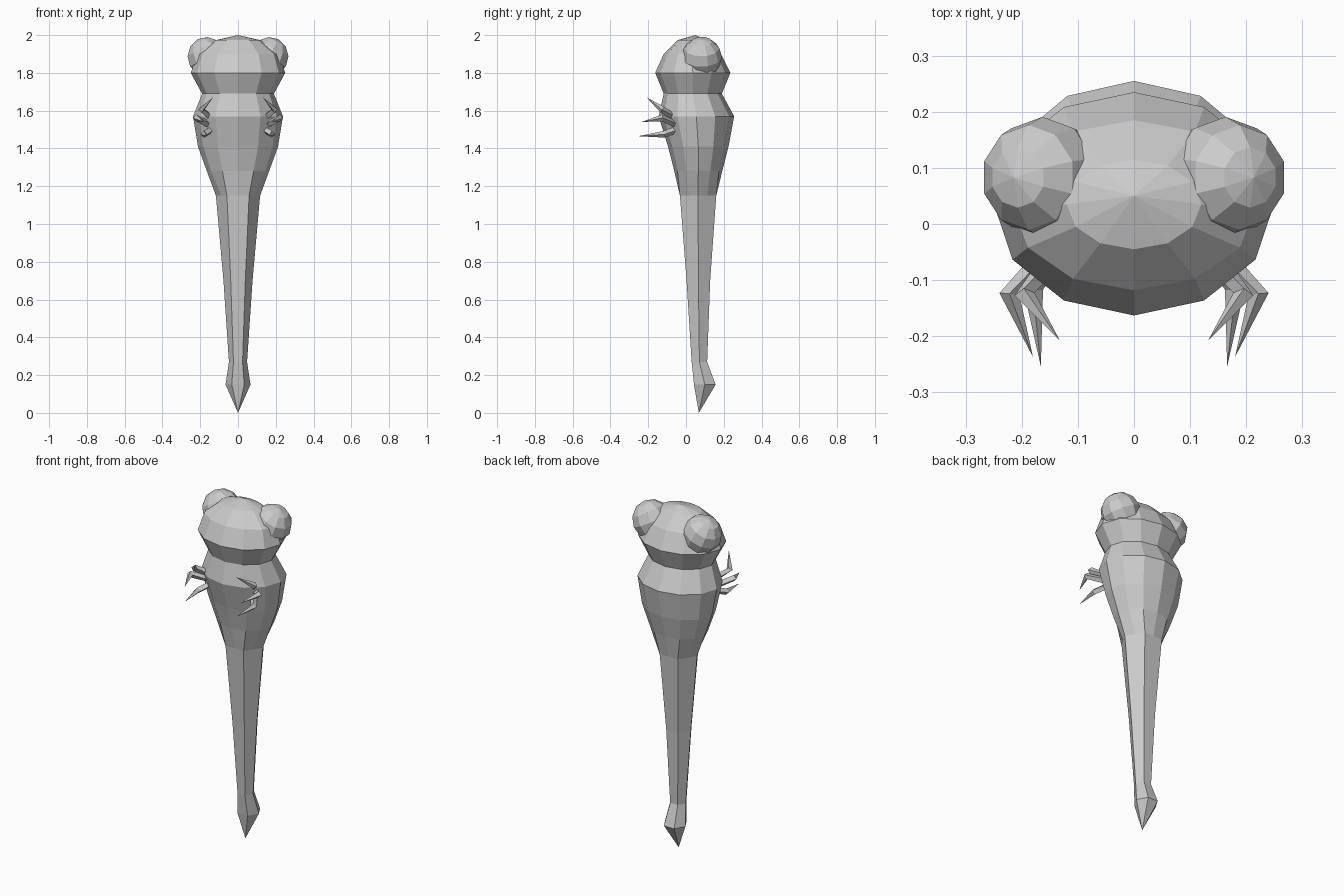
import bpy, bmesh, math
from mathutils import Vector, Matrix

if "Cube" in bpy.data.objects:
    bpy.data.objects.remove(bpy.data.objects["Cube"])


def finish(bm, name):
    bmesh.ops.recalc_face_normals(bm, faces=bm.faces[:])
    mesh = bpy.data.meshes.new(name)
    bm.to_mesh(mesh)
    bm.free()
    obj = bpy.data.objects.new(name, mesh)
    bpy.context.collection.objects.link(obj)
    return obj


def loft(name, rings, tip, sides=12):
    """Rings are (z, half width, y front, y back, hexagonal?); ends in a point."""
    bm = bmesh.new()
    loops = []
    for z, hw, y0, y1, hexa in rings:
        cy, ry = (y0 + y1) / 2, (y1 - y0) / 2
        loop = []
        for k in range(sides):
            a = math.tau * k / sides
            s = math.cos(math.pi / 6) if hexa and k % 2 == 0 else 1
            t = 1 / math.cos(math.pi / 6) if hexa else 1
            loop.append(bm.verts.new((hw * s * math.sin(a), cy - ry * s * t * math.cos(a), z)))
        loops.append(loop)
    for a, b in zip(loops, loops[1:]):
        for k in range(sides):
            j = (k + 1) % sides
            bm.faces.new((a[k], a[j], b[j], b[k]))
    end = bm.verts.new(tip)
    for k in range(sides):
        bm.faces.new((loops[-1][k], loops[-1][(k + 1) % sides], end))
    return finish(bm, name)


neck = (1.69, 0.19, -0.118, 0.19, False)

# Thorax and long tapering abdomen with a pointed tail
loft("body", [
    neck,
    (1.57, 0.238, -0.145, 0.255, False),
    (1.41, 0.212, -0.095, 0.225, False),
    (1.28, 0.165, -0.062, 0.192, False),
    (1.15, 0.117, -0.032, 0.16, True),
    (0.70, 0.077, 0.003, 0.128, True),
    (0.27, 0.048, 0.03, 0.112, True),
    (0.15, 0.066, 0.042, 0.157, True),
], (0, 0.068, 0))

# Head
loft("head", [
    neck,
    (1.80, 0.25, -0.163, 0.235, False),
    (1.90, 0.218, -0.118, 0.185, False),
    (1.973, 0.12, -0.045, 0.115, False),
], (0, 0.05, 2.0))


# Bulging eyes, tilted outward
def eye(side, name):
    bm = bmesh.new()
    m = Matrix.Translation((side * 0.163, 0.083, 1.883)) @ Matrix.Rotation(side * math.radians(28), 4, 'Y')
    bmesh.ops.create_uvsphere(bm, u_segments=10, v_segments=6, radius=0.108, matrix=m)
    finish(bm, name)


# Bent leg: four-sided section from base to knee, then a spike
def leg(side, name, base, knee, tip, r=0.018):
    pts = [Vector((p[0] * side, p[1], p[2])) for p in (base, knee, tip)]
    bm = bmesh.new()
    loops = []
    for p, d in ((pts[0], pts[1] - pts[0]), (pts[1], pts[2] - pts[0])):
        q = d.to_track_quat('Z', 'Y')
        loops.append([bm.verts.new(p + q @ Vector((r * math.cos(a), r * math.sin(a), 0)))
                      for a in (math.tau * k / 4 for k in range(4))])
    end = bm.verts.new(pts[2])
    bm.faces.new(loops[0])
    for k in range(4):
        j = (k + 1) % 4
        bm.faces.new((loops[0][k], loops[0][j], loops[1][j], loops[1][k]))
        bm.faces.new((loops[1][k], loops[1][j], end))
    finish(bm, name)


legs = {
    "front_leg": ((0.15, -0.07, 1.57), (0.195, -0.125, 1.605), (0.132, -0.208, 1.67)),
    "middle_leg": ((0.16, -0.06, 1.53), (0.222, -0.125, 1.562), (0.18, -0.237, 1.54)),
    "rear_leg": ((0.14, -0.05, 1.50), (0.18, -0.115, 1.475), (0.166, -0.254, 1.465)),
}
for side, tag in ((1, "right"), (-1, "left")):
    eye(side, f"{tag}_eye")
    for name, path in legs.items():
        leg(side, f"{tag}_{name}", *path)
